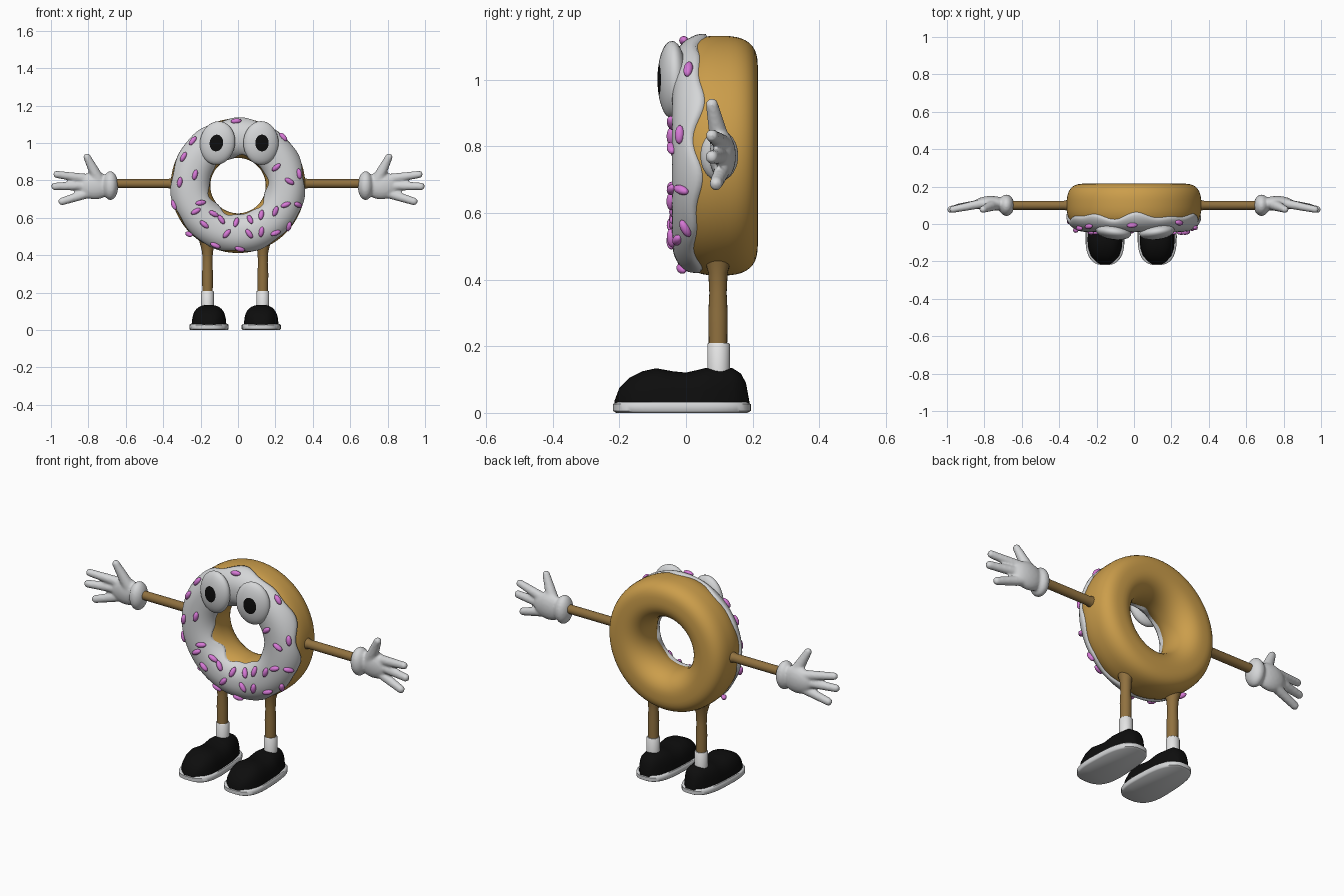
import bpy, bmesh, math
from math import sin, cos, pi, radians
from mathutils import Vector, Matrix

if "Cube" in bpy.data.objects:
    bpy.data.objects.remove(bpy.data.objects["Cube"])


def material(name, rgb):
    m = bpy.data.materials.new(name)
    m.diffuse_color = (*rgb, 1)
    m.use_nodes = True
    m.node_tree.nodes["Principled BSDF"].inputs["Base Color"].default_value = m.diffuse_color
    return m


DOUGH = material("golden dough", (0.60, 0.34, 0.07))
LIMB = material("brown limb", (0.28, 0.165, 0.05))
ICING = material("white icing", (0.66, 0.67, 0.68))
SOCK = material("sock white", (0.78, 0.78, 0.78))
PINK = material("pink sprinkle", (0.68, 0.19, 0.68))
BLACK = material("black", (0.004, 0.004, 0.004))


def finish(name, bm, *mats, sharp=45):
    bmesh.ops.recalc_face_normals(bm, faces=bm.faces)
    me = bpy.data.meshes.new(name)
    bm.to_mesh(me)
    bm.free()
    for m in mats:
        me.materials.append(m)
    for p in me.polygons:
        p.use_smooth = True
    me.set_sharp_from_angle(angle=radians(sharp))
    ob = bpy.data.objects.new(name, me)
    bpy.context.collection.objects.link(ob)
    return ob


def loft(name, rings, mat, loop=False, ring_closed=True, caps=False, sharp=45):
    """Skin a list of equally long point rings."""
    bm = bmesh.new()
    vs = [[bm.verts.new(p) for p in r] for r in rings]
    n, k = len(vs), len(vs[0])
    for i in range(n if loop else n - 1):
        for j in range(k if ring_closed else k - 1):
            a, b = vs[i], vs[(i + 1) % n]
            bm.faces.new((a[j], a[(j + 1) % k], b[(j + 1) % k], b[j]))
    if caps:
        bm.faces.new(vs[0])
        bm.faces.new(vs[-1])
    return finish(name, bm, mat, sharp=sharp)


def spow(v, e):
    return math.copysign(abs(v) ** e, v)


# Ring surface: theta runs round the ring, phi round its section
# (0 = outer rim, pi/2 = front, pi = hole side)
CZ, CY, R, HALF = 0.772, 0.093, 0.254, 0.106
FRONT_N = 2.3


def surf(theta, phi, off=0.0):
    c, s = cos(phi), sin(phi)
    n = FRONT_N if s >= 0 else (3.0 if c > 0 else 2.2)
    r = R + (HALF + off) * spow(c, 2 / n)
    y = CY - (0.123 + off) * spow(s, 2 / n)
    return Vector((r * cos(theta), y, CZ + r * sin(theta)))


N = 96
loft("dough", [[surf(2 * pi * i / N, 2 * pi * j / 40) for j in range(40)]
               for i in range(N)], DOUGH, loop=True, sharp=80)

# Icing with a wavy dripping edge, tucked into the dough at both rims
OFF = 0.012
icing_rings = []
for i in range(128):
    t = 2 * pi * i / 128
    a = 0.33 + 0.10 * sin(7 * t + 0.6) + 0.08 * sin(11 * t) - 0.06 * sin(t)
    b = pi - (0.42 + 0.12 * sin(6 * t) + 0.08 * sin(9 * t + 1))
    pts = []
    for j in range(25):
        f = j / 24
        edge = min(f, 1 - f) * 24
        off = (-0.008, 0.007, 0.011)[int(edge)] if edge < 2.5 else OFF
        squeeze = 0.03 if edge < 0.5 else 0
        f = min(max(f, squeeze), 1 - squeeze)
        pts.append(surf(t, a + (b - a) * f, off))
    icing_rings.append(pts)
loft("icing", icing_rings, ICING, loop=True, ring_closed=False, sharp=80)

# Sprinkles: x, z and lean in degrees on the front
SPRINKLES = [
    (-0.01, 1.115, 10), (0.24, 1.03, 120), (-0.24, 1.01, 60), (-0.29, 0.925, 60),
    (-0.23, 0.83, 75), (-0.31, 0.79, 80), (0.205, 0.87, 40), (0.325, 0.835, 95),
    (0.275, 0.795, 150), (-0.34, 0.67, 130), (-0.20, 0.68, 10), (-0.225, 0.635, 30),
    (-0.265, 0.51, 35), (-0.18, 0.565, 140), (-0.13, 0.62, 155), (-0.06, 0.515, 50),
    (-0.01, 0.575, 75), (-0.09, 0.59, 120), (0.065, 0.59, 115), (0.125, 0.615, 85),
    (0.20, 0.635, 70), (0.255, 0.67, 20), (0.20, 0.52, 15), (0.125, 0.525, 80),
    (0.01, 0.435, 150), (-0.12, 0.455, 155), (0.27, 0.555, 100), (0.06, 0.515, 125),
    (0.32, 0.67, 160)]
bm = bmesh.new()
for x, z, lean in SPRINKLES:
    t = math.atan2(z - CZ, x)
    u = max(-0.95, min(0.95, (math.hypot(x, z - CZ) - R) / (HALF + OFF)))
    phi = math.acos(spow(u, FRONT_N / 2))
    p = surf(t, phi, OFF)
    nrm = (surf(t + .01, phi) - surf(t - .01, phi)).cross(
        surf(t, phi + .01) - surf(t, phi - .01)).normalized()
    if nrm.y > 0:
        nrm = -nrm
    d = Vector((cos(radians(lean)), 0, sin(radians(lean))))
    d = (d - nrm * d.dot(nrm)).normalized()
    rot = Matrix((d, nrm.cross(d), nrm)).transposed().to_4x4()
    m = Matrix.Translation(p + nrm * 0.003) @ rot @ Matrix.Diagonal((0.029, 0.014, 0.014, 1))
    bmesh.ops.create_uvsphere(bm, u_segments=12, v_segments=8, radius=1, matrix=m)
finish("sprinkles", bm, PINK, sharp=80)

# Eyes with the pupil as the cap of rings round the forward pole
for side, x, roll in (("left", -0.11, 10), ("right", 0.123, 0)):
    bm = bmesh.new()
    bmesh.ops.create_uvsphere(bm, u_segments=32, v_segments=16, radius=1,
                              matrix=Matrix.Rotation(pi / 2, 4, 'X'))
    for f in bm.faces:
        f.material_index = int(f.calc_center_median().y < -cos(radians(22.5)))
    yaw = -8 if x < 0 else 8
    bm.transform(Matrix.Translation((x, -0.042, 1.0)) @ Matrix.Rotation(radians(yaw), 4, 'Z')
                 @ Matrix.Rotation(radians(roll), 4, 'Y') @ Matrix.Diagonal((0.095, 0.042, 0.117, 1)))
    finish(side + "_eye", bm, ICING, BLACK, sharp=80)


def tube(name, axis, centre, stations, mat, seg=20):
    """Round tube along x or z from (position, radius) stations."""
    rings = []
    for s, r in stations:
        ring = []
        for k in range(seg):
            a, b = r * cos(2 * pi * k / seg), r * sin(2 * pi * k / seg)
            ring.append((s, centre[0] + a, centre[1] + b) if axis == 'x'
                        else (centre[0] + a, centre[1] + b, s))
        rings.append(ring)
    return loft(name, rings, mat, caps=True)


# Gloves: rounded volumes fused together, then mirrored
def blob(bm, c, r):
    bmesh.ops.create_icosphere(bm, subdivisions=3, radius=1,
                               matrix=Matrix.Translation(c) @ Matrix.Diagonal((*r, 1)))


bm = bmesh.new()
blob(bm, (0.682, 0.10, 0.772), (0.042, 0.058, 0.078))
blob(bm, (0.765, 0.11, 0.772), (0.092, 0.040, 0.074))
FINGERS = [((0.80, 0.112, 0.808), (0.968, 0.078, 0.832), 0.027, 0.020),
           ((0.80, 0.112, 0.772), (0.978, 0.078, 0.768), 0.027, 0.021),
           ((0.79, 0.112, 0.735), (0.940, 0.090, 0.688), 0.027, 0.021),
           ((0.745, 0.105, 0.80), (0.807, 0.078, 0.925), 0.034, 0.020)]
for a, b, r0, r1 in FINGERS:
    for k in range(15):
        r = r0 + (r1 - r0) * k / 14
        blob(bm, Vector(a).lerp(Vector(b), k / 14), (r, r * 0.95, r))
gloves = finish("gloves", bm, ICING, sharp=180)
rm = gloves.modifiers.new("fuse", 'REMESH')
rm.mode, rm.voxel_size, rm.use_smooth_shade = 'VOXEL', 0.007, True
sm = gloves.modifiers.new("soften", 'SMOOTH')
sm.factor, sm.iterations = 0.5, 4
gloves.modifiers.new("mirror", 'MIRROR').use_clip = False

# Shoe half width along its length
def half_width(y, wide):
    f = (y + 0.215) / 0.405            # 0 toe, 1 heel
    w = 0.107 - 0.022 * f
    e = abs(2 * f - 1)
    return wide * w * max(0.0, 1 - e ** 3.6) ** 0.5


TOPS = [(-0.215, 0.035), (-0.20, 0.075), (-0.17, 0.105), (-0.13, 0.125), (-0.09, 0.134),
        (-0.04, 0.125), (0.0, 0.121), (0.04, 0.130), (0.06, 0.135), (0.14, 0.134),
        (0.165, 0.118), (0.18, 0.09), (0.19, 0.035)]

for side, s, lx, fx in (("left", -1, -0.163, -0.155), ("right", 1, 0.133, 0.124)):
    arm = [(s * x, r) for x, r in ((0.31, 0.045), (0.345, 0.032), (0.375, 0.024), (0.67, 0.024))]
    tube(side + "_arm", 'x', (0.1, 0.783), arm, LIMB)
    tube(side + "_leg", 'z', (lx, 0.096),
         [(0.15, 0.027), (0.30, 0.029), (0.36, 0.026), (0.42, 0.029), (0.46, 0.040), (0.50, 0.05)], LIMB)
    tube(side + "_sock", 'z', (lx, 0.098), [(0.11, 0.034), (0.206, 0.034), (0.21, 0.031)], SOCK)

    # Shoe upper lofted from toe to heel
    rings = []
    for y, top in TOPS:
        w = max(half_width(y, 0.95), 0.028)
        ring = []
        for k in range(17):
            a = pi * k / 16
            h = abs(sin(a)) ** 0.6
            ring.append((fx + w * spow(cos(a), 0.75) * (1 - 0.1 * h), y, 0.025 + (top - 0.025) * h))
        rings.append(ring)
    loft(side + "_shoe", rings, BLACK, caps=True, sharp=60)

    # Sole slab with softened rims
    rings = []
    for z, k in ((0.0, 0.95), (0.006, 1.0), (0.026, 1.0), (0.033, 0.95)):
        ring = []
        for i in range(48):
            a = 2 * pi * i / 48
            y = -0.0125 + 0.207 * spow(cos(a), 0.65)
            f = (y + 0.2195) / 0.414
            ring.append((fx + k * (0.112 - 0.018 * f) * spow(sin(a), 0.75), -0.0125 + k * (y + 0.0125), z))
        rings.append(ring)
    loft(side + "_sole", rings, ICING, caps=True, sharp=50)
